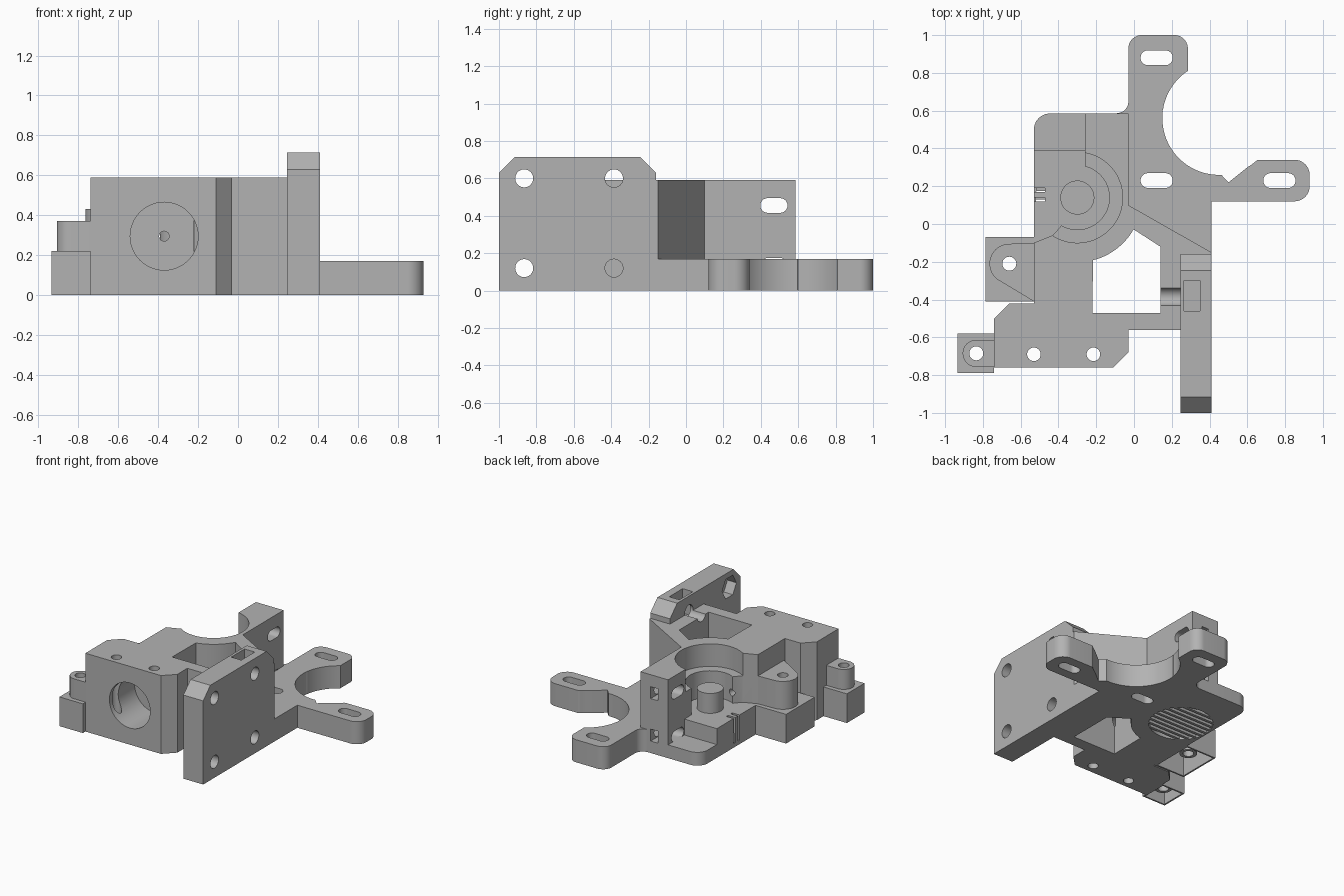
import bpy, bmesh
from math import sin, cos, tan, radians
from mathutils import Vector

cube = bpy.data.objects.get("Cube")
if cube:
    bpy.data.objects.remove(cube, do_unlink=True)

grey = bpy.data.materials.new("plain_grey")
grey.use_nodes = True
grey.diffuse_color = (0.45, 0.45, 0.45, 1)
grey.node_tree.nodes["Principled BSDF"].inputs["Base Color"].default_value = grey.diffuse_color


def arc(c, r, a0=0, a1=360, n=48):
    last = n if a1 - a0 == 360 else n - 1
    return [(c[0] + r * cos(radians(a0 + (a1 - a0) * i / last)),
             c[1] + r * sin(radians(a0 + (a1 - a0) * i / last))) for i in range(n)]


def rect(x0, x1, y0, y1):
    return [(x0, y0), (x1, y0), (x1, y1), (x0, y1)]


def rounded(pts, n=8):
    """Outline from (x, y) or (x, y, corner radius) points."""
    out = []
    for i, p in enumerate(pts):
        if len(p) == 2:
            out.append(p)
            continue
        q, r = Vector(p[:2]), p[2]
        u = (Vector(pts[i - 1][:2]) - q).normalized()
        v = (Vector(pts[(i + 1) % len(pts)][:2]) - q).normalized()
        half = u.angle(v) / 2
        c = q + (u + v).normalized() * r / sin(half)
        s, e = q + u * r / tan(half) - c, q + v * r / tan(half) - c
        out += [tuple(c + s.lerp(e, k / n).normalized() * r) for k in range(n + 1)]
    return out


def slot(c, length, width):
    x, y, r = length / 2, width / 2, width / 2 - 0.001
    return rounded([(a, b, r) for a, b in rect(c[0] - x, c[0] + x, c[1] - y, c[1] + y)])


def prism(name, pts, lo, hi, axis="z"):
    """Extrude an outline along an axis; the outline uses the other two axes in order."""
    place = {"x": lambda p, t: (t, p[0], p[1]),
             "y": lambda p, t: (p[0], t, p[1]),
             "z": lambda p, t: (p[0], p[1], t)}[axis]
    bm = bmesh.new()
    a = [bm.verts.new(place(p, lo)) for p in pts]
    b = [bm.verts.new(place(p, hi)) for p in pts]
    bm.faces.new(a)
    bm.faces.new(b[::-1])
    for i in range(len(pts)):
        j = (i + 1) % len(pts)
        bm.faces.new((a[i], b[i], b[j], a[j]))
    bmesh.ops.recalc_face_normals(bm, faces=bm.faces)
    mesh = bpy.data.meshes.new(name)
    bm.to_mesh(mesh)
    bm.free()
    mesh.materials.append(grey)
    ob = bpy.data.objects.new(name, mesh)
    bpy.context.collection.objects.link(ob)
    return ob


def combine(ob, pts, lo, hi, axis="z", mode="DIFFERENCE"):
    tool = prism("tool", pts, lo, hi, axis)
    mod = ob.modifiers.new("bool", "BOOLEAN")
    mod.object, mod.operation, mod.solver = tool, mode, "EXACT"
    bpy.context.view_layer.objects.active = ob
    bpy.ops.object.modifier_apply(modifier=mod.name)
    bpy.data.objects.remove(tool, do_unlink=True)


TOP, FLOOR, BASE = 0.59, 0.22, 0.17
HUB = (-0.30, 0.14)

# Main housing
body = prism("main_housing", [
    (-0.74, -0.76), (-0.11, -0.76), (-0.03, -0.68), (-0.03, -0.56), (0.25, -0.56),
    (0.25, -0.17), (0.41, -0.17), (0.41, -0.15), (-0.03, 0.10), (-0.03, 0.585),
    (-0.26, 0.585), (-0.26, 0.14), HUB, (-0.36, 0.02), (-0.43, -0.06), (-0.53, -0.10),
    (-0.53, -0.42), (-0.66, -0.42), (-0.74, -0.50)], 0, TOP)
combine(body, [(-0.22, -0.47), (0.14, -0.47), (0.14, -0.12)]
        + arc(HUB, 0.342, -29.5, -76, 14), -1, 1)                 # central opening
combine(body, arc(HUB, 0.24), 0.42, 1)                            # stepped gear pocket
combine(body, arc(HUB, 0.17), FLOOR, 1)
combine(body, arc(HUB, 0.22), -1, 0.1)                            # underside recess
combine(body, arc((-0.37, 0.295), 0.17), -1, -0.46, "y")          # front bore
combine(body, arc((-0.37, 0.295), 0.025, n=24), -1, 0.1, "y")
for x in (-0.53, -0.215):                                         # vertical screw holes
    combine(body, arc((x, -0.69), 0.036, n=24), -1, 1)
for z in (0.135, 0.455):                                          # rear wall slots, nut traps
    combine(body, slot((0.47, z), 0.145, 0.078), -0.4, 0.1, "x")
    combine(body, rect(-0.175, -0.115, z - 0.045, z + 0.045), 0.42, 0.7, "y")
for z in (0.12, 0.60):                                            # cross bolt channels
    combine(body, arc((-0.385, z), 0.048), 0.1, 0.3, "x")

# Low floor beside the gear pocket, and its rear lip
floor = prism("pocket_floor", rect(-0.53, -0.2, -0.12, 0.39), 0, FLOOR)
combine(floor, arc(HUB, 0.22), -1, 0.1)
for y in (0.12, 0.17):
    combine(floor, rect(-0.6, -0.47, y, y + 0.02), 0.03, 0.3)
prism("rear_lip", rounded([(-0.53, 0.38), (-0.24, 0.38), (-0.24, 0.585),
                           (-0.53, 0.585, 0.085)]), 0, 0.1)
post = prism("hub_post", arc(HUB, 0.09), 0.15, 0.37)

# Thin bars across the underside recess
for i in range(9):
    dy = -0.18 + i * 0.045
    w = (0.222 ** 2 - dy ** 2) ** 0.5
    prism("recess_bar", rect(HUB[0] - w, HUB[0] + w, HUB[1] + dy - 0.01, HUB[1] + dy + 0.01),
          0.003, 0.09)

# Base plate with the two slotted arms
base = prism("motor_mount", rounded([
    (-0.09, 0.55), (-0.03, 0.55), (-0.03, 0.08), (0.40, -0.165), (0.41, -0.16), (0.41, 0.12),
    (0.93, 0.12, 0.08), (0.93, 0.34, 0.08), (0.65, 0.34, 0.05), (0.5, 0.22), (0.15, 0.6),
    (0.285, 0.79), (0.285, 1.0, 0.07), (-0.03, 1.0, 0.07), (-0.03, 0.587, 0.06),
    (-0.09, 0.587)]), 0, BASE)
combine(base, arc((0.45, 0.56), 0.30, n=80), -1, 1)
for c in ((0.12, 0.88), (0.12, 0.23), (0.77, 0.23)):
    combine(base, slot(c, 0.17, 0.078), -1, 1)

# Upright carriage plate
plate = prism("carriage_plate", [
    (-1.0, 0), (-0.16, 0), (-0.16, 0.63), (-0.245, 0.715), (-0.915, 0.715), (-1.0, 0.63)],
    0.245, 0.41, "x")
for y in (-0.865, -0.385):
    for z in (0.12, 0.60):
        combine(plate, arc((y, z), 0.048), 0, 1, "x")
for z in (0.12, 0.60):
    combine(plate, arc((-0.865, z), 0.085, n=6), 0.2, 0.32, "x")  # hex nut recess
combine(plate, rect(0.265, 0.35, -0.46, -0.30), 0.53, 1)


def screw_boss(name, box, centre, outline, height, radius):
    """Hollow foot box carrying a raised boss with a screw hole."""
    x0, x1, y0, y1 = box
    ob = prism(name, rect(*box), 0, FLOOR)
    combine(ob, outline, 0.1, height, mode="UNION")
    combine(ob, rect(x0 + 0.012, x1 - 0.012, y0 + 0.012, y1 - 0.012), -1, FLOOR - 0.03)
    combine(ob, arc(centre, 0.06, n=32), 0.05, FLOOR, mode="UNION")
    combine(ob, arc(centre, 0.037, n=24), -1, 1)


front, side = (-0.835, -0.685), (-0.66, -0.21)
screw_boss("front_screw_boss", (-0.935, -0.74, -0.79, -0.58), front,
           arc(front, 0.072, 90, 270, 20) + [(-0.74, -0.757), (-0.74, -0.613)], 0.37, 0.072)
screw_boss("side_screw_boss", (-0.785, -0.53, -0.41, -0.07), side,
           arc(side, 0.105, 90, 232, 20) + [(-0.53, -0.41), (-0.53, -0.10)], 0.43, 0.105)

# Smooth the round walls, keep edges sharp
bpy.ops.object.select_all(action="DESELECT")
for ob in bpy.context.collection.objects:
    if ob.type == "MESH":
        ob.select_set(True)
        bpy.context.view_layer.objects.active = ob
bpy.ops.object.shade_smooth_by_angle(angle=radians(30))
